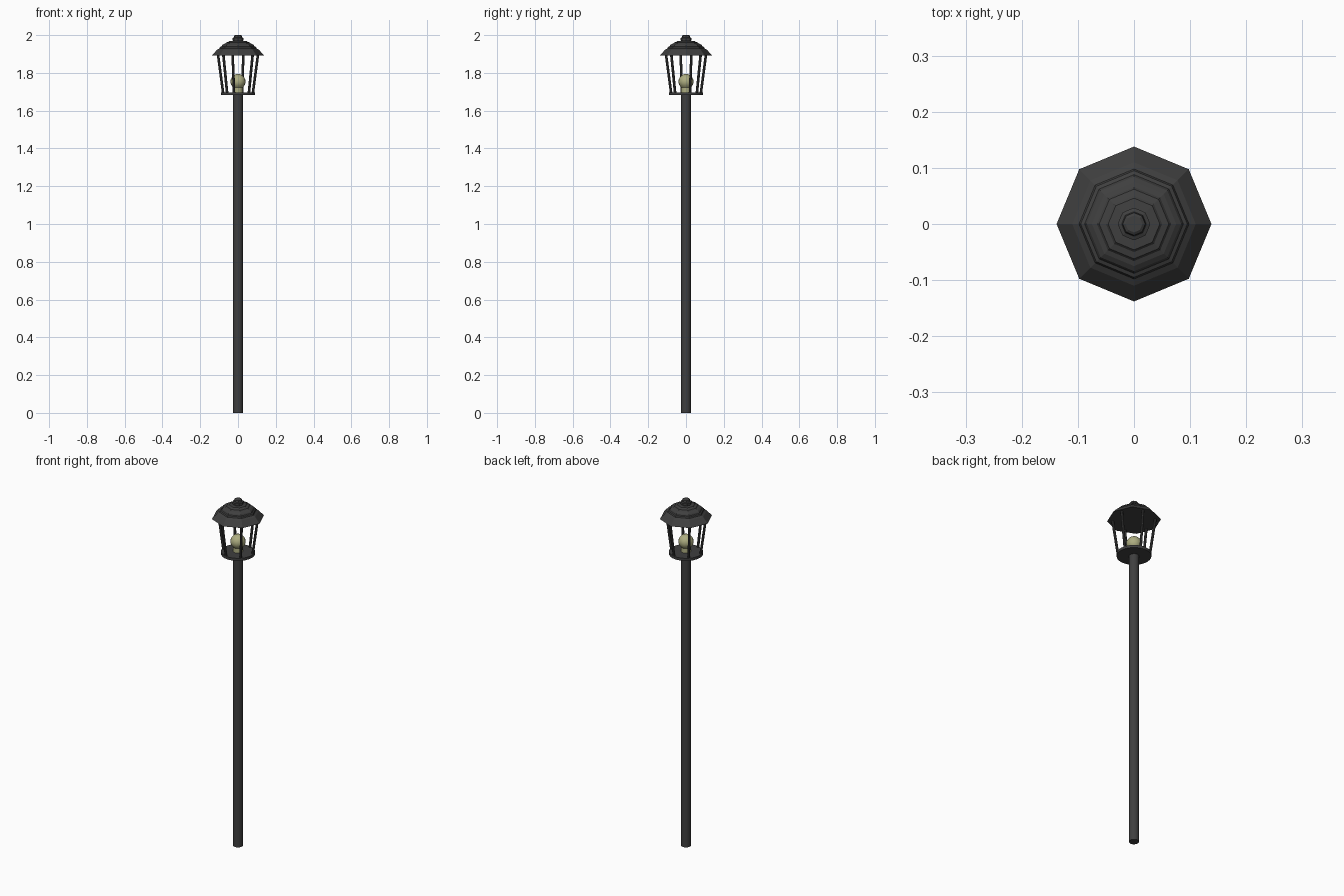
import bpy, bmesh, math
from mathutils import Vector

if "Cube" in bpy.data.objects:
    bpy.data.objects.remove(bpy.data.objects["Cube"])


def material(name, color):
    m = bpy.data.materials.new(name)
    m.diffuse_color = color
    m.use_nodes = True
    m.node_tree.nodes["Principled BSDF"].inputs["Base Color"].default_value = m.diffuse_color
    return m


IRON = material("dark_iron", (0.05, 0.05, 0.05, 1))
BULB = material("pale_bulb", (0.42, 0.42, 0.22, 1))


def lathe(name, profile, sides, mat, smooth=False):
    """Spin (radius, z) points about z and cap the open ends."""
    bm = bmesh.new()
    rings = []
    for r, z in profile:
        angles = [2 * math.pi * i / sides for i in range(sides)]
        rings.append([bm.verts.new((r * math.cos(a), r * math.sin(a), z)) for a in angles])
    for a, b in zip(rings, rings[1:]):
        for i in range(sides):
            j = (i + 1) % sides
            bm.faces.new((a[i], a[j], b[j], b[i]))
    bm.faces.new(rings[0][::-1])
    bm.faces.new(rings[-1])
    mesh = bpy.data.meshes.new(name)
    bm.to_mesh(mesh)
    bm.free()
    mesh.materials.append(mat)
    ob = bpy.data.objects.new(name, mesh)
    bpy.context.collection.objects.link(ob)
    if smooth:
        bpy.ops.object.select_all(action='DESELECT')
        ob.select_set(True)
        bpy.context.view_layer.objects.active = ob
        bpy.ops.object.shade_smooth_by_angle(angle=math.radians(35))
    return ob


# Post and lantern floor
lathe("post", [(0.026, 0), (0.026, 1.69)], 16, IRON, True)
lathe("lantern_floor", [(0.089, 1.682), (0.089, 1.697)], 24, IRON, True)

# Octagonal stepped roof with knob
lathe("roof", [(0.138, 1.893), (0.110, 1.923), (0.098, 1.930), (0.095, 1.937),
               (0.088, 1.940), (0.084, 1.947), (0.075, 1.953), (0.066, 1.956),
               (0.062, 1.961), (0.050, 1.964), (0.046, 1.968), (0.024, 1.970)], 8, IRON)
lathe("roof_knob", [(0.024, 1.965), (0.029, 1.972), (0.029, 1.985),
                    (0.022, 1.988), (0.020, 1.997), (0.015, 2.0)], 8, IRON)

# Bulb with its neck
ball = [(0.040 * math.sin(math.radians(t)), 1.754 - 0.040 * math.cos(math.radians(t)))
        for t in range(45, 180, 15)]
lathe("bulb", [(0.026, 1.695), (0.026, 1.723)] + ball + [(0.002, 1.794)], 16, BULB, True)

# Six slanted bars between floor and roof
for k in range(6):
    a = math.radians(15 + 60 * k)
    out = Vector((math.cos(a), math.sin(a), 0))
    low, high = out * 0.081 + Vector((0, 0, 1.69)), out * 0.110 + Vector((0, 0, 1.90))
    axis = high - low
    bpy.ops.mesh.primitive_cylinder_add(vertices=8, radius=0.007, depth=axis.length,
                                        location=(low + high) / 2)
    bar = bpy.context.object
    bar.name = f"lantern_bar_{k + 1}"
    bar.rotation_euler = axis.to_track_quat('Z', 'Y').to_euler()
    bar.data.materials.append(IRON)
